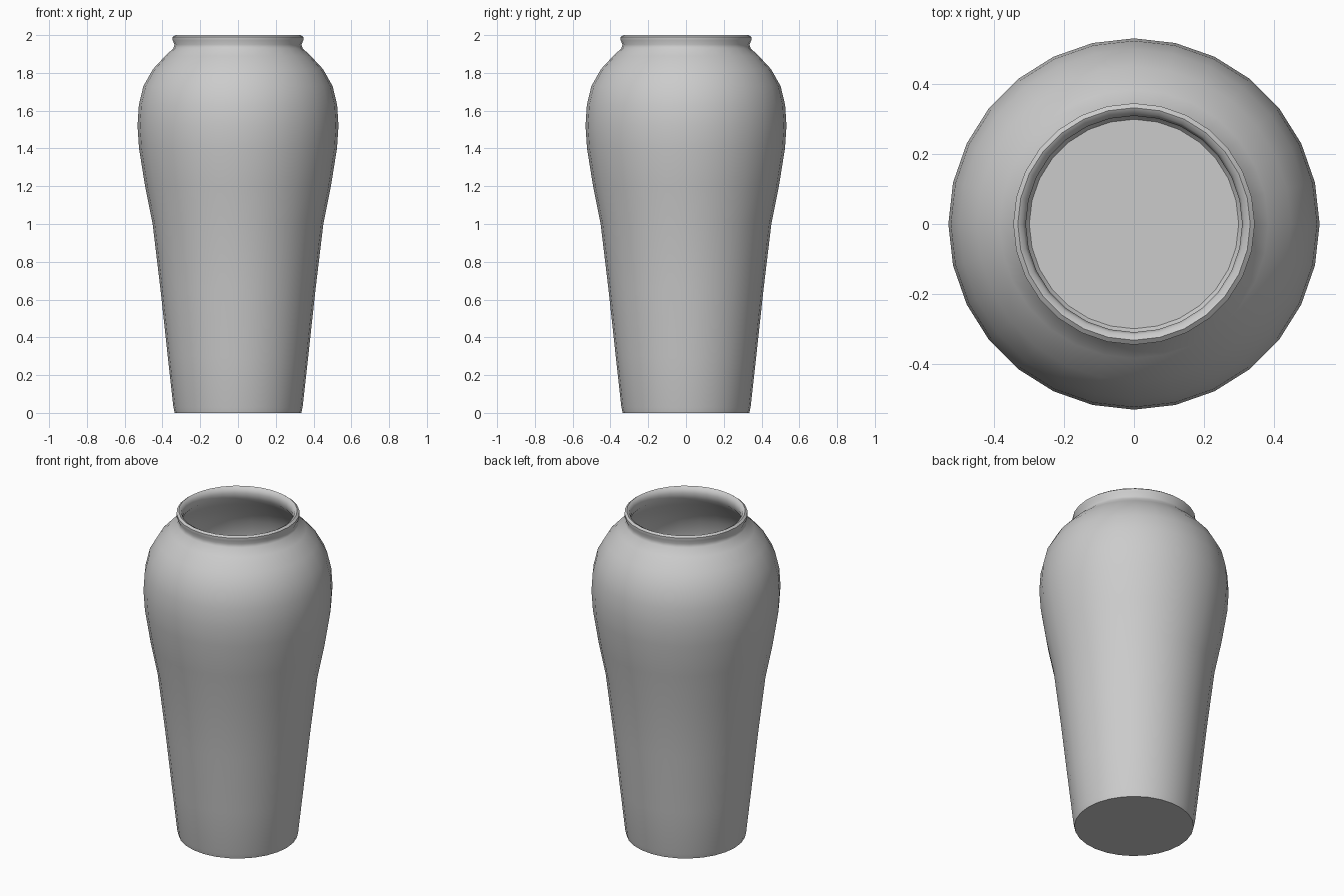
import bpy, bmesh, math

if "Cube" in bpy.data.objects:
    bpy.data.objects.remove(bpy.data.objects["Cube"])

SEGMENTS = 28

# Outer wall, rolled lip and inner wall as (radius, height), bottom to top and back down
outer = [(0.335, 0.0), (0.342, 0.03), (0.372, 0.3), (0.41, 0.65), (0.452, 1.0),
         (0.492, 1.2), (0.524, 1.4), (0.532, 1.52), (0.525, 1.63), (0.501, 1.73),
         (0.45, 1.82), (0.385, 1.89), (0.342, 1.93)]
lip = [(0.336, 1.95), (0.346, 1.972), (0.346, 1.99), (0.333, 2.0),
       (0.318, 1.992), (0.310, 1.965)]
inner = [(0.316, 1.93), (0.365, 1.87), (0.43, 1.8), (0.48, 1.715), (0.505, 1.62),
         (0.51, 1.5), (0.47, 1.2), (0.43, 1.0), (0.39, 0.65), (0.352, 0.3),
         (0.325, 0.06), (0.30, 0.03)]

# Spin the profile into rings
bm = bmesh.new()
rings = []
for r, z in outer + lip + inner:
    rings.append([bm.verts.new((r * math.cos(2 * math.pi * i / SEGMENTS),
                                r * math.sin(2 * math.pi * i / SEGMENTS), z))
                  for i in range(SEGMENTS)])
for a, b in zip(rings, rings[1:]):
    for i in range(SEGMENTS):
        j = (i + 1) % SEGMENTS
        bm.faces.new((a[i], a[j], b[j], b[i]))

# Foot underside and inside floor
bm.faces.new(list(reversed(rings[0])))
bm.faces.new(rings[-1])
bmesh.ops.recalc_face_normals(bm, faces=bm.faces[:])

mesh = bpy.data.meshes.new("vase_body")
bm.to_mesh(mesh)
bm.free()
vase = bpy.data.objects.new("vase_body", mesh)
bpy.context.collection.objects.link(vase)

# Smooth walls, crisp foot edge
bpy.context.view_layer.objects.active = vase
vase.select_set(True)
bpy.ops.object.shade_smooth_by_angle(angle=math.radians(50))
